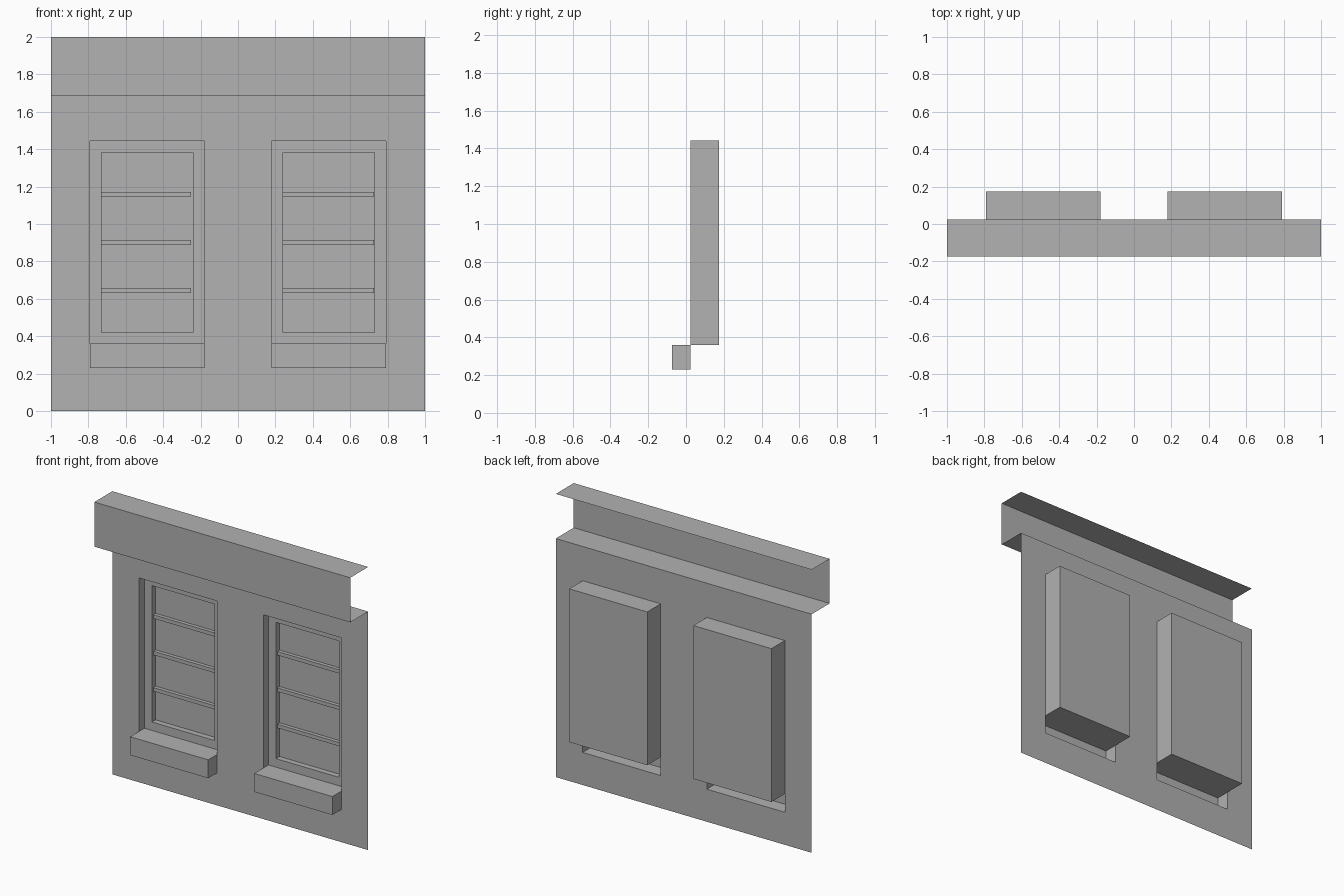
import bpy, bmesh
from mathutils import Vector

cube = bpy.data.objects.get("Cube")
if cube:
    bpy.data.objects.remove(cube, do_unlink=True)

GREY = (0.445, 0.445, 0.445, 1)
mat = bpy.data.materials.new("plain_grey")
mat.use_nodes = True
mat.diffuse_color = GREY
mat.node_tree.nodes["Principled BSDF"].inputs["Base Color"].default_value = GREY

# Main dimensions
WALL_Y, BACK_Y, CORNICE_Y, SILL_Y = 0.025, 0.175, -0.175, -0.075
FRAME_Y, BAR_Y, PANE_Y = 0.083, 0.097, 0.123
WALL_TOP, TOP = 1.685, 2.0
SILL_Z, OPEN_Z, OPEN_TOP = 0.23, 0.36, 1.443
MID, HALF_W = 0.485, 0.305
BORDER = 0.06


def finish(name, bm):
    bmesh.ops.remove_doubles(bm, verts=bm.verts, dist=0.0001)
    mesh = bpy.data.meshes.new(name)
    bm.to_mesh(mesh)
    bm.free()
    mesh.materials.append(mat)
    obj = bpy.data.objects.new(name, mesh)
    bpy.context.collection.objects.link(obj)
    return obj


def upright(bm, x0, x1, z0, z1, y):
    """Front-facing rectangle."""
    corners = ((x0, z0), (x1, z0), (x1, z1), (x0, z1))
    bm.faces.new([bm.verts.new((x, y, z)) for x, z in corners])


def shell(name, low, high, open_side=None, inward=False):
    """Box from corner to corner, optionally without the face on one side."""
    bm = bmesh.new()
    bmesh.ops.create_cube(bm, size=1)
    low, high = Vector(low), Vector(high)
    for v in bm.verts:
        v.co = (low + high) / 2 + v.co * (high - low)
    bm.normal_update()
    if open_side:
        drop = [f for f in bm.faces if f.normal.dot(Vector(open_side)) > 0.9]
        bmesh.ops.delete(bm, geom=drop, context='FACES')
    if inward:
        bmesh.ops.reverse_faces(bm, faces=bm.faces)
    return finish(name, bm)


# Thin wall with two openings, each running down behind its sill
bm = bmesh.new()
near, far = MID - HALF_W, MID + HALF_W
xs = [-1, -far, -near, near, far, 1]
zs = [0, SILL_Z, OPEN_TOP, WALL_TOP]
for i in range(5):
    for j in range(3):
        if not (j == 1 and i in (1, 3)):
            upright(bm, xs[i], xs[i + 1], zs[j], zs[j + 1], WALL_Y)
finish("wall", bm)

# Cornice: open-ended sheet folded forward, up and back
bm = bmesh.new()
profile = [(WALL_Y, WALL_TOP), (CORNICE_Y, WALL_TOP), (CORNICE_Y, TOP), (WALL_Y, TOP)]
for (ya, za), (yb, zb) in zip(profile, profile[1:]):
    ring = [(-1, ya, za), (1, ya, za), (1, yb, zb), (-1, yb, zb)]
    bm.faces.new([bm.verts.new(p) for p in ring])
finish("cornice", bm)

for side, centre in (("right", -MID), ("left", MID)):
    x0, x1 = centre - HALF_W, centre + HALF_W
    ix0, ix1 = x0 + BORDER, x1 - BORDER
    iz0, iz1 = OPEN_Z + BORDER, OPEN_TOP - BORDER

    # Recess box behind the wall and hollow sill in front of it
    shell(side + "_window_box", (x0, WALL_Y, OPEN_Z), (x1, BACK_Y, OPEN_TOP),
          (0, -1, 0), inward=True)
    shell(side + "_sill", (x0, SILL_Y, SILL_Z), (x1, WALL_Y, OPEN_Z), (0, 1, 0))

    # Flat frame around the pane
    bm = bmesh.new()
    fx, fz = [x0, ix0, ix1, x1], [OPEN_Z, iz0, iz1, OPEN_TOP]
    for i in range(3):
        for j in range(3):
            if (i, j) != (1, 1):
                upright(bm, fx[i], fx[i + 1], fz[j], fz[j + 1], FRAME_Y)
    finish(side + "_window_frame", bm)

    # Inner reveal with the pane at its back
    shell(side + "_window_pane", (ix0, FRAME_Y, iz0), (ix1, PANE_Y, iz1),
          (0, -1, 0), inward=True)

    # Glazing bars, just short of the frame on one side
    gap = 0.01 if side == "right" else 0.004
    for n, z in enumerate((0.645, 0.902, 1.159)):
        shell(f"{side}_glazing_bar_{n + 1}", (ix0, BAR_Y, z - 0.013),
              (ix1 - gap, PANE_Y, z + 0.013), (0, 1, 0))
